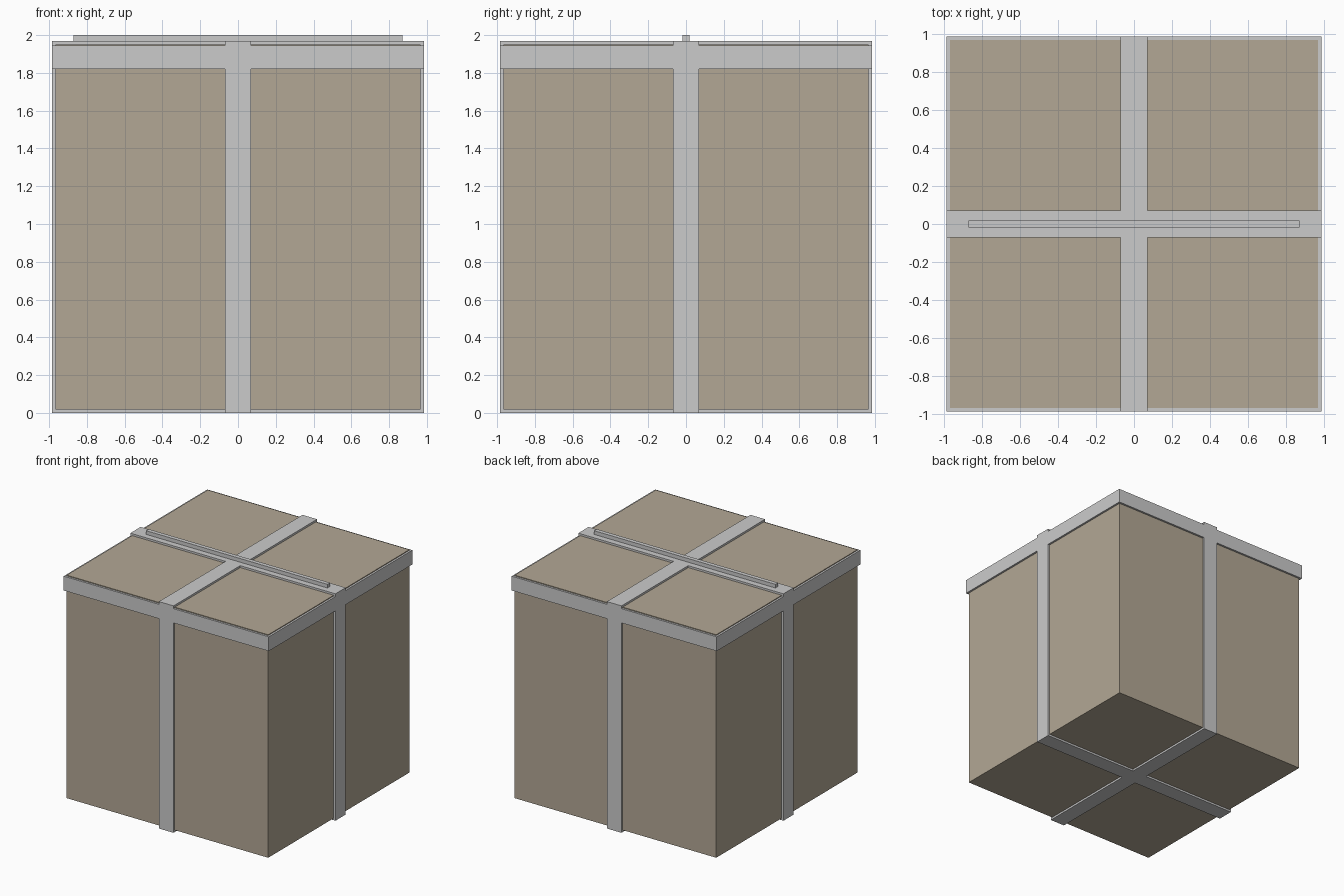
import bpy

if "Cube" in bpy.data.objects:
    bpy.data.objects.remove(bpy.data.objects["Cube"])

H = 0.984      # half size of the ribbon wrap, also the box centre height
B = 0.967      # half size of the cardboard cube
W = 0.07       # half width of the ribbon


def block(name, hx, hy, z0, z1):
    bpy.ops.mesh.primitive_cube_add(size=1, location=(0, 0, (z0 + z1) / 2))
    ob = bpy.context.object
    ob.name = name
    ob.scale = (2 * hx, 2 * hy, z1 - z0)
    bpy.ops.object.transform_apply(location=True, rotation=True, scale=True)
    return ob


def combine(target, other, operation):
    mod = target.modifiers.new(operation.title(), 'BOOLEAN')
    mod.object = other
    mod.operation = operation
    mod.solver = 'EXACT'
    bpy.context.view_layer.objects.active = target
    bpy.ops.object.modifier_apply(modifier=mod.name)
    bpy.data.objects.remove(other)


# Cardboard cube
box = block("box", B, B, H - B, H + B)
card = bpy.data.materials.new("cardboard")
card.diffuse_color = (0.45, 0.39, 0.30, 1)
card.use_nodes = True
card.node_tree.nodes["Principled BSDF"].inputs["Base Color"].default_value = card.diffuse_color
box.data.materials.append(card)

# Two crossing ribbon bands and the lid rim, merged and hollowed
wrap = block("ribbon_and_lid_rim", H, W, 0, 2 * H)
combine(wrap, block("cross_ribbon", W, H, 0, 2 * H), 'UNION')
combine(wrap, block("lid_rim", H, H, 1.82, 1.944), 'UNION')
core = B - 0.005
combine(wrap, block("hollow", core, core, H - core, H + core), 'DIFFERENCE')

# Thin raised bar lying along the top ribbon
block("top_bar", 0.87, 0.018, 2 * H, 2.0)
